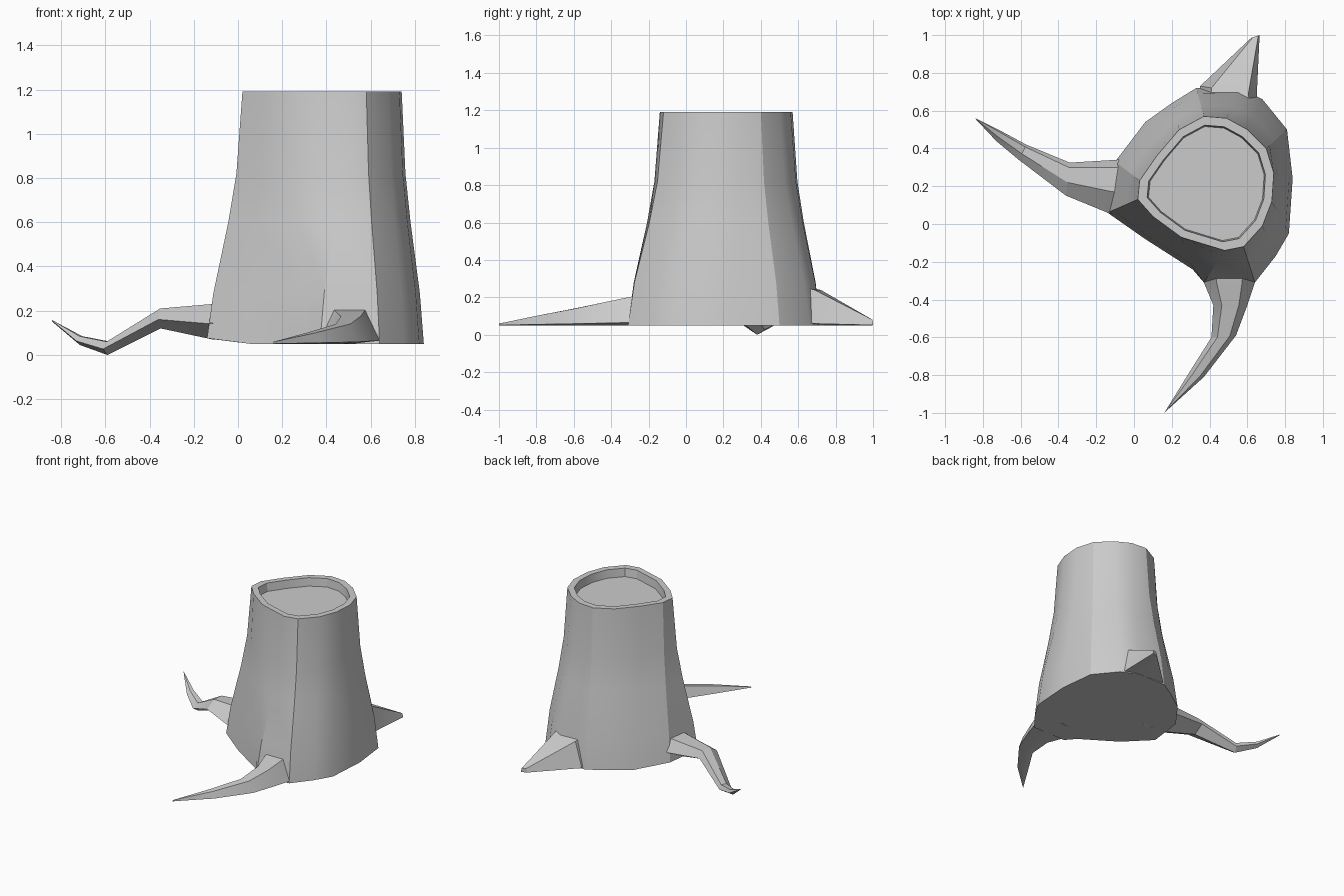
import bpy, bmesh, math
from mathutils import Vector

if "Cube" in bpy.data.objects:
    bpy.data.objects.remove(bpy.data.objects["Cube"])


def loft(name, rings, angle):
    """Skin a stack of equal-sized point rings and cap both ends."""
    bm = bmesh.new()
    loops = [[bm.verts.new(p) for p in ring] for ring in rings]
    for a, b in zip(loops, loops[1:]):
        n = len(a)
        for i in range(n):
            j = (i + 1) % n
            bm.faces.new((a[i], a[j], b[j], b[i]))
    bm.faces.new(loops[0][::-1])
    bm.faces.new(loops[-1])
    bmesh.ops.recalc_face_normals(bm, faces=bm.faces)
    me = bpy.data.meshes.new(name)
    bm.to_mesh(me)
    bm.free()
    ob = bpy.data.objects.new(name, me)
    bpy.context.collection.objects.link(ob)
    bpy.ops.object.select_all(action='DESELECT')
    ob.select_set(True)
    bpy.context.view_layer.objects.active = ob
    bpy.ops.object.shade_smooth_by_angle(angle=math.radians(angle))
    return ob


# Trunk: irregular top outline flaring to a wider base outline
top = [Vector(p) for p in (
    (.37, .57), (.49, .56), (.60, .50), (.70, .40), (.74, .27), (.73, .12),
    (.68, -.01), (.58, -.12), (.48, -.14), (.25, -.07), (.10, .04),
    (.02, .13), (.03, .23), (.12, .36), (.24, .50))]
base = [Vector(p) for p in (
    (.33, .72), (.56, .72), (.68, .66), (.81, .50), (.84, .24), (.82, -.05),
    (.75, -.17), (.64, -.31), (.37, -.31), (.31, -.24), (.06, -.08),
    (-.14, .06), (-.10, .33), (.06, .54), (.20, .64))]
centre = Vector((.40, .21))

rings = [[(*p, .05 + max(0, .03 - p.x) * .15) for p in base]]
for z, flare in ((.28, .82), (.60, .40), (.82, .17), (1.19, 0)):
    rings.append([(*t.lerp(b, flare), z) for t, b in zip(top, base)])
# Rim and shallow cut recess
for z, size in ((1.19, .87), (1.13, .85)):
    rings.append([(*centre.lerp(t, size), z) for t in top])
loft("trunk", rings, 28)


def root(name, sections, t0, t1, side):
    """Each section: left x, y, right x, y, bottom z, top z."""
    rings = []
    for lx, ly, rx, ry, zb, zt in sections:
        l, r = Vector((lx, ly)), Vector((rx, ry))
        zm = zb + (zt - zb) * side
        rings.append([(*l, zm), (*l.lerp(r, t0), zt), (*l.lerp(r, t1), zt),
                      (*r, zm), (*l.lerp(r, .5), zb)])
    loft(name, rings, 25)


# Long root that dips and curls up at the tip
root("left_root", [
    (.10, .38, .06, .00, .06, .27),
    (-.09, .34, -.14, .06, .07, .23),
    (-.34, .325, -.36, .15, .12, .21),
    (-.57, .42, -.61, .34, .00, .06),
    (-.70, .49, -.73, .44, .045, .085),
    (-.84, .56, -.838, .555, .15, .157)], .15, .6, .45)

# Front root hugging the ground
root("front_root", [
    (.34, -.15, .66, -.15, .05, .23),
    (.37, -.31, .64, -.31, .05, .20),
    (.42, -.43, .60, -.43, .05, .175),
    (.41, -.60, .54, -.59, .05, .14),
    (.29, -.79, .37, -.81, .05, .10),
    (.16, -1.0, .165, -.995, .05, .06)], .25, .75, .1)

# Short wedge root at the back
root("back_root", [
    (.33, .55, .68, .55, .05, .27),
    (.35, .73, .65, .68, .05, .24),
    (.62, .985, .665, 1.0, .05, .08)], .2, .85, .05)
